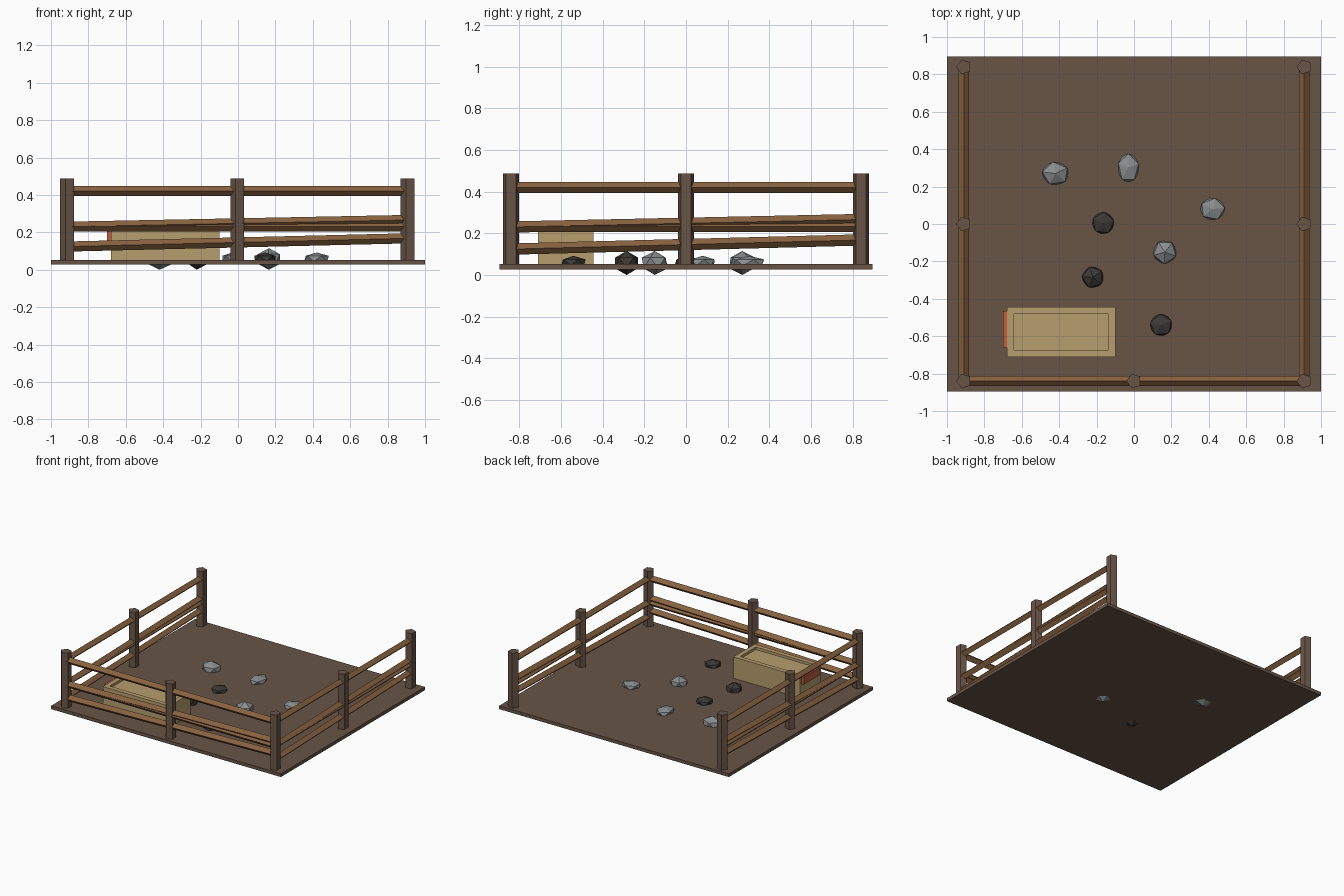
import bpy, bmesh, math
from mathutils import Vector, Matrix

cube = bpy.data.objects.get("Cube")
if cube:
    bpy.data.objects.remove(cube, do_unlink=True)


def material(name, rgb):
    m = bpy.data.materials.new(name)
    m.use_nodes = True
    m.diffuse_color = (*rgb, 1)
    m.node_tree.nodes["Principled BSDF"].inputs["Base Color"].default_value = (*rgb, 1)
    return m


earth = material("earth brown", (0.14, 0.09, 0.062))
timber = material("timber brown", (0.25, 0.125, 0.052))
straw = material("straw", (0.47, 0.345, 0.155))
orange = material("burnt orange", (0.52, 0.11, 0.045))
grey = material("light grey stone", (0.25, 0.27, 0.27))
charcoal = material("charcoal stone", (0.045, 0.041, 0.036))


def finish(name, bm, mat):
    me = bpy.data.meshes.new(name)
    bm.to_mesh(me)
    bm.free()
    me.materials.append(mat)
    ob = bpy.data.objects.new(name, me)
    bpy.context.collection.objects.link(ob)
    return ob


def box(name, low, high, mat, rim=0, recess=0):
    low, high = Vector(low), Vector(high)
    bm = bmesh.new()
    bmesh.ops.create_cube(bm, size=1)
    bmesh.ops.scale(bm, vec=high - low, verts=bm.verts)
    bmesh.ops.translate(bm, vec=(low + high) / 2, verts=bm.verts)
    if rim:
        bm.normal_update()
        top = [f for f in bm.faces if f.normal.z > 0.9]
        bmesh.ops.inset_region(bm, faces=top, thickness=rim)
        lid = bmesh.ops.extrude_face_region(bm, geom=top)
        verts = [v for v in lid["geom"] if isinstance(v, bmesh.types.BMVert)]
        bmesh.ops.translate(bm, vec=(0, 0, -recess), verts=verts)
        bmesh.ops.delete(bm, geom=top, context="FACES")
    return finish(name, bm, mat)


def beam(name, start, end, radius, sides, mat, roll=0):
    start, end = Vector(start), Vector(end)
    span = end - start
    bm = bmesh.new()
    bmesh.ops.create_cone(bm, cap_ends=True, segments=sides, radius1=radius,
                          radius2=radius, depth=span.length)
    turn = span.to_track_quat("Z", "Y").to_matrix().to_4x4()
    bm.transform(Matrix.Translation((start + end) / 2) @ turn @ Matrix.Rotation(roll, 4, "Z"))
    return finish(name, bm, mat)


def rock(name, x, y, size, bottom, top, turn, mat):
    bm = bmesh.new()
    bmesh.ops.create_icosphere(bm, subdivisions=1, radius=1)
    bm.transform(Matrix.Translation((x, y, (bottom + top) / 2))
                 @ Matrix.Diagonal((*size, (top - bottom) / 2, 1))
                 @ Matrix.Rotation(turn, 4, "Z"))
    return finish(name, bm, mat)


# Ground slab
FLOOR, X, Y = 0.053, 0.91, 0.84
box("ground", (-1, -0.895, 0.027), (1, 0.895, FLOOR), earth)

# Five-sided posts with one edge towards -x
places = [(sx * X, y) for sx in (-1, 1) for y in (-Y, 0, Y)] + [(0, -Y)]
for i, (x, y) in enumerate(places):
    post = beam(f"fence_post_{i + 1}", (x, y, 0.04), (x, y, 0.487), 0.041, 5, earth)
    vert = min(post.data.vertices, key=lambda v: v.co.x).co
    angle = math.pi - math.atan2(vert.y - y, vert.x - x)
    post.data.transform(Matrix.Translation((x, y, 0)) @ Matrix.Rotation(angle, 4, "Z")
                        @ Matrix.Translation((-x, -y, 0)))

# Rails on three sides: two level, two sloping
heights = {"top": (0.42, 0.42), "middle": (0.232, 0.232),
           "brace": (0.23, 0.266), "lower": (0.124, 0.168)}
sides = {"front": ((-X, -Y), (X, -Y)),
         "left": ((X, -Y), (X, Y)),
         "right": ((-X, -Y), (-X, Y))}
for side, (a, b) in sides.items():
    for level, (z1, z2) in heights.items():
        beam(f"{side}_{level}_rail", (*a, z1), (*b, z2), 0.027, 4, timber)

# Straw-coloured feed box with a shallow top panel and an end plate
box("feed_box", (-0.68, -0.71, FLOOR - 0.005), (-0.10, -0.445, 0.22), straw, 0.05, 0.02)
box("feed_box_end_plate", (-0.70, -0.66, 0.155), (-0.67, -0.465, 0.215), orange)

# Scattered faceted rocks: large ones poke through the ground
BIG, SMALL = (0.0, 0.115), (0.018, 0.092)
rocks = [(-0.42, 0.27, (0.08, 0.07), BIG, 0.5, grey),
         (-0.03, 0.30, (0.063, 0.085), SMALL, 0.3, grey),
         (0.42, 0.08, (0.074, 0.066), SMALL, 0.1, grey),
         (0.165, -0.15, (0.07, 0.07), BIG, 0.9, grey),
         (-0.165, 0.005, (0.066, 0.066), SMALL, 0.2, charcoal),
         (-0.22, -0.285, (0.065, 0.065), BIG, 0.6, charcoal),
         (0.145, -0.54, (0.066, 0.066), SMALL, 0.4, charcoal)]
for i, (x, y, size, (low, high), turn, mat) in enumerate(rocks):
    rock(f"rock_{i + 1}", x, y, size, max(low, 0.028) if low else low, high, turn, mat)
